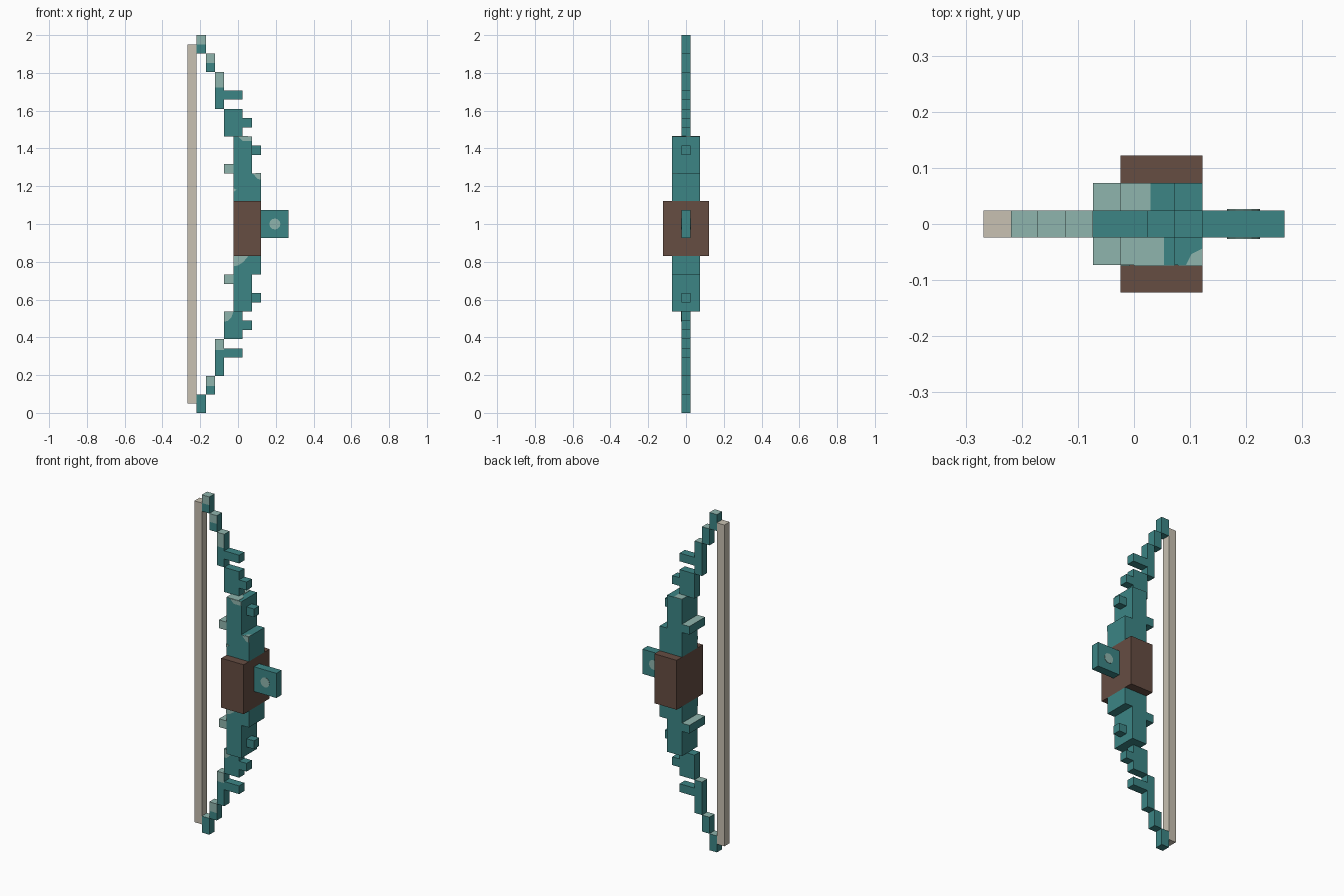
import bpy, bmesh, math
from mathutils import Vector

if "Cube" in bpy.data.objects:
    bpy.data.objects.remove(bpy.data.objects["Cube"])

U = 2 / 41          # one grid block


def mat(name, rgb):
    m = bpy.data.materials.new(name)
    m.diffuse_color = (*rgb, 1)
    m.use_nodes = True
    m.node_tree.nodes["Principled BSDF"].inputs["Base Color"].default_value = m.diffuse_color
    return m


TEAL = mat("dark teal", (0.045, 0.235, 0.235))
PALE = mat("pale teal", (0.275, 0.462, 0.418))
BROWN = mat("grip brown", (0.133, 0.074, 0.055))
CREAM = mat("string cream", (0.578, 0.533, 0.445))


def pos(x, y, z):
    return Vector(((x - 5.5) * U, y * U, z * U))


def finish(name, bm, mats):
    me = bpy.data.meshes.new(name)
    bm.to_mesh(me)
    bm.free()
    for m in mats:
        me.materials.append(m)
    ob = bpy.data.objects.new(name, me)
    bpy.context.collection.objects.link(ob)
    return ob


def box(name, x0, x1, hy, z0, z1, m=TEAL, pale=None):
    """Block in grid units; pale = depth of the worn area on the front, plus the top."""
    bm = bmesh.new()
    bmesh.ops.create_cube(bm, size=1)
    for v in bm.verts:
        v.co = pos(x1 if v.co.x > 0 else x0, hy if v.co.y > 0 else -hy,
                   z1 if v.co.z > 0 else z0)
    if pale is not None:
        cut = z1 - pale
        if z0 < cut < z1:
            bmesh.ops.bisect_plane(bm, geom=bm.verts[:] + bm.edges[:] + bm.faces[:],
                                   plane_co=pos(0, 0, cut), plane_no=(0, 0, 1))
        bm.normal_update()
        for f in bm.faces:
            high = f.calc_center_median().z > cut * U
            if f.normal.z > 0.5 or (f.normal.y < -0.5 and high):
                f.material_index = 1
    return finish(name, bm, [m, PALE])


def plate(name, pts, normal):
    """Thin worn patch with outline pts (grid units), raised along normal."""
    bm = bmesh.new()
    n = Vector(normal)
    f = bm.faces.new([bm.verts.new(pos(*p)) for p in pts])
    top = bmesh.ops.extrude_face_region(bm, geom=[f])["geom"]
    for v in top:
        if isinstance(v, bmesh.types.BMVert):
            v.co += n * 0.002
    bmesh.ops.recalc_face_normals(bm, faces=bm.faces[:])
    return finish(name, bm, [PALE])


# String and grip
box("string", 0, 1, 0.5, 1, 40, CREAM)
box("grip", 5, 8, 2.5, 17, 23, BROWN)

# Sight with a round spot on both sides
box("sight", 8, 11, 0.5, 19, 22)
for side, y in (("front", -0.5), ("back", 0.5)):
    ring = [(9.5 + 0.6 * math.cos(a), y, 20.5 + 0.6 * math.sin(a))
            for a in (i * math.tau / 12 for i in range(12))]
    plate("sight_spot_" + side, ring, (0, math.copysign(1, y), 0))

# Limb blocks: name, x0, x1, half depth, z0, z1 (upper half), worn depth upper/lower
limb = [
    ("limb_tip", 1, 2, 0.5, 39, 41, 1, 0),
    ("limb_outer", 2, 3, 0.5, 37, 39, 1, 1.1),
    ("limb_middle", 3, 4, 0.5, 33, 37, 1.7, 1.2),
    ("outer_barb", 4, 6, 0.5, 34, 35, None, None),
    ("limb_inner", 4, 6, 0.5, 30, 33, None, None),
    ("middle_barb", 6, 7, 0.5, 31, 32, None, None),
    ("inner_barb", 7, 8, 0.5, 28, 29, None, None),
    ("back_spike", 4, 5, 1.5, 26, 27, 1, 1),
    ("limb_root", 5, 7, 1.5, 23, 30, None, None),
    ("root_step", 7, 8, 1.5, 23, 26, None, None),
]
for name, x0, x1, hy, z0, z1, pu, pl in limb:
    box("upper_" + name, x0, x1, hy, z0, z1, TEAL, pu)
    low_top = 17 if z0 == 23 else 41 - z0
    box("lower_" + name, x0, x1, hy, 41 - z1, low_top, TEAL, pl)

# Worn patches
plate("root_top_patch", [(5, -1.5, 30), (6.6, -1.5, 30), (6.6, -0.5, 30),
                         (6.1, 0, 30), (6.1, 1.5, 30), (5, 1.5, 30)], (0, 0, 1))
plate("root_front_patch", [(5.5, -1.5, 30), (7, -1.5, 30), (7, -1.5, 29.5),
                           (6, -1.5, 29.5)], (0, -1, 0))
plate("step_front_patch", [(7.1, -1.5, 26), (8, -1.5, 26), (8, -1.5, 25.3),
                           (7.6, -1.5, 25.4)], (0, -1, 0))
plate("step_top_patch", [(7.4, -1.5, 26), (8, -1.5, 26), (8, -0.9, 26),
                         (7.6, -1.1, 26)], (0, 0, 1))
plate("root_edge_patch", [(5, -1.5, 24.4), (5.35, -1.5, 24.2), (5, -1.5, 24)],
      (0, -1, 0))
plate("lower_root_patch", [(5, -1.5, 17), (6.6, -1.5, 17), (6.1, -1.5, 16.4),
                           (5.5, -1.5, 16), (5, -1.5, 15.9)], (0, -1, 0))
plate("lower_inner_patch", [(4, -0.5, 11), (5, -0.5, 11), (4.8, -0.5, 10.4),
                            (4.4, -0.5, 10), (4, -0.5, 9.9)], (0, -1, 0))
